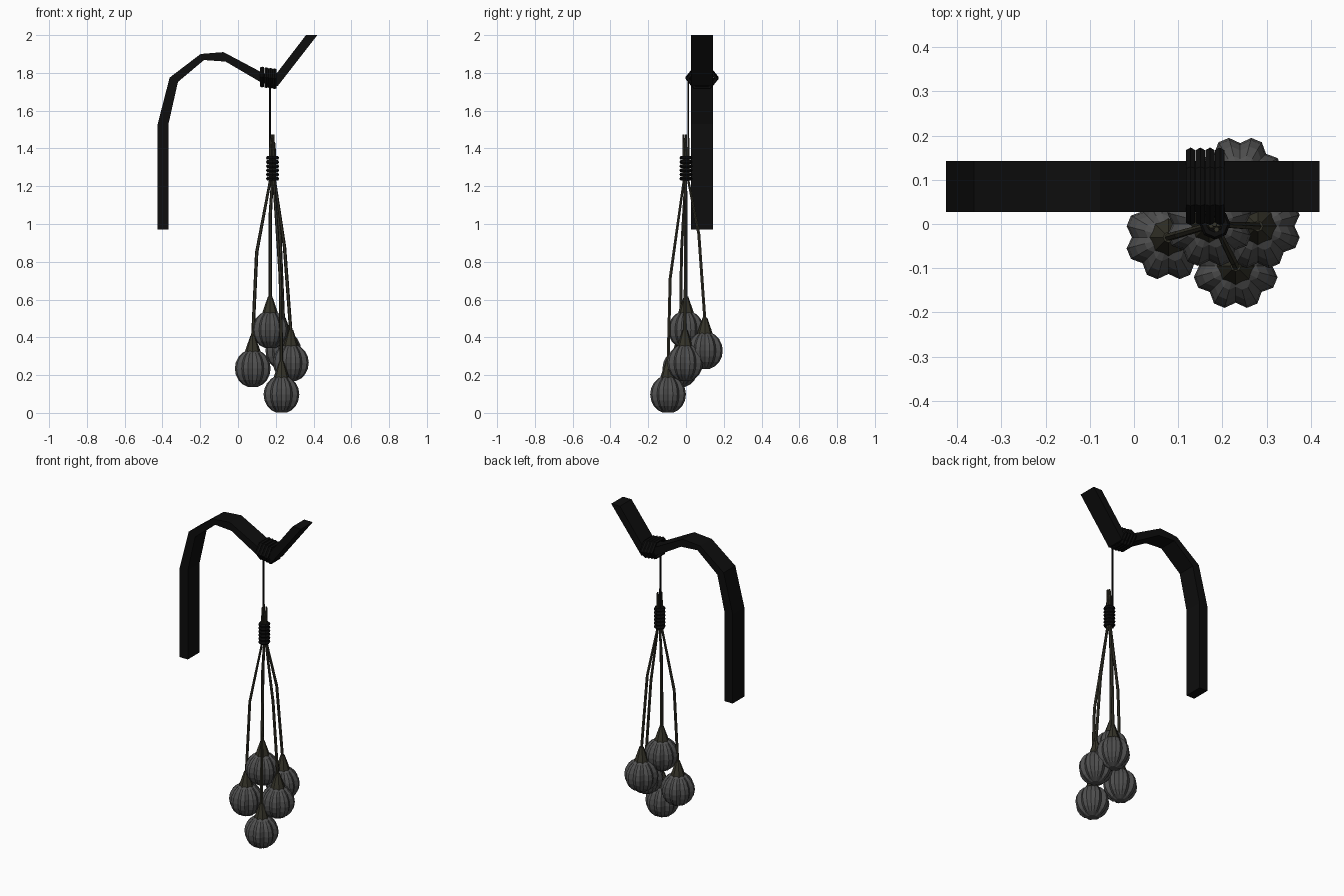
import bpy, bmesh, math
from mathutils import Vector

if "Cube" in bpy.data.objects:
    bpy.data.objects.remove(bpy.data.objects["Cube"])


def material(name, rgb):
    m = bpy.data.materials.new(name)
    m.diffuse_color = (*rgb, 1)
    m.use_nodes = True
    m.node_tree.nodes["Principled BSDF"].inputs["Base Color"].default_value = m.diffuse_color
    return m


BLACK = material("black_iron", (0.004, 0.004, 0.004))
STEM = material("dry_stem", (0.035, 0.033, 0.022))
SKIN = material("bulb_skin", (0.08, 0.08, 0.08))


def loft(name, rings, mat):
    """Skin a list of equal-length point rings and cap both ends."""
    bm = bmesh.new()
    rows = [[bm.verts.new(p) for p in r] for r in rings]
    n = len(rows[0])
    for a, b in zip(rows, rows[1:]):
        for i in range(n):
            j = (i + 1) % n
            bm.faces.new((a[i], a[j], b[j], b[i]))
    bm.faces.new(rows[0][::-1])
    bm.faces.new(rows[-1])
    bmesh.ops.recalc_face_normals(bm, faces=bm.faces)
    me = bpy.data.meshes.new(name)
    bm.to_mesh(me)
    bm.free()
    me.materials.append(mat)
    ob = bpy.data.objects.new(name, me)
    bpy.context.collection.objects.link(ob)
    return ob


def circle(c, r, n=6):
    return [Vector(c) + Vector((r * math.cos(k * math.tau / n),
                                r * math.sin(k * math.tau / n), 0)) for k in range(n)]


def rope_ring(name, loc, major, minor, segs, rot=(0, 0, 0), scale=(1, 1, 1)):
    bpy.ops.mesh.primitive_torus_add(major_segments=segs, minor_segments=6, major_radius=major,
                                     minor_radius=minor, location=loc, rotation=rot)
    ob = bpy.context.object
    ob.name, ob.scale = name, scale
    ob.data.materials.append(BLACK)


# bent flat bar: outer and inner (x, z) outline
outer = [(-.425, .97), (-.425, 1.53), (-.362, 1.775), (-.198, 1.9), (-.077, 1.91),
         (.14, 1.795), (.195, 1.785), (.36, 2.0)]
inner = [(-.368, .97), (-.368, 1.53), (-.318, 1.752), (-.18, 1.868), (-.066, 1.86),
         (.13, 1.745), (.21, 1.73), (.42, 2.0)]
Y0, Y1 = .027, .143
loft("hook_bar", [[(a[0], Y0, a[1]), (b[0], Y0, b[1]), (b[0], Y1, b[1]), (a[0], Y1, a[1])]
                  for a, b in zip(outer, inner)], BLACK)

# rope wrapped round the bar
for k in range(4):
    rope_ring(f"bar_wrap_{k}", (.128 + .022 * k, .085, 1.778 - .003 * k), .076, .012, 6,
              (math.pi / 2, 0, math.pi / 2), (1, .72, 1))

# hanging string and rope round the stems
loft("string", [circle((.17, .012, z), .006) for z in (1.3, 1.77)], BLACK)
for k in range(6):
    rope_ring(f"stem_tie_{k}", (.183, 0, 1.24 + .022 * k), .024, .011, 8)


def bulb(i, x, y, z, spread):
    # lobed body: 8 lobes, each a groove and two crown points
    rings = []
    for s in range(9):
        t = math.radians(-74 + 148 * s / 8)
        ring = []
        for k in range(24):
            r = (.083 if k % 3 == 0 else .098) * math.cos(t)
            a = k * math.tau / 24
            ring.append((x + r * math.cos(a), y + r * math.sin(a), z + .101 * math.sin(t)))
        rings.append(ring)
    loft(f"bulb_{i}", rings, SKIN)
    # tapered neck
    loft(f"neck_{i}", [circle((x, y, z + h), r, 8)
                       for h, r in ((.075, .046), (.115, .033), (.175, .012))], STEM)
    # bent stem gathered in the tie
    ox, oy = x - .183, y
    path = [(1, .16), (spread, .615)]
    rings = [circle((.183 + ox * f, oy * f, z + h), .009) for f, h in path]
    rings += [circle((.183 + ox * .12, oy * .12, h), .007) for h in (1.23, 1.38)]
    rings.append(circle((.183 + ox * .08, oy * .13, 1.475 - .02 * (i % 3)), .006))
    loft(f"stem_{i}", rings, STEM)


for i, b in enumerate([(.17, 0, .44, .9), (.078, -.03, .235, .8), (.28, -.005, .265, .65),
                       (.23, -.095, .098, .88), (.24, .1, .33, .68)]):
    bulb(i, *b)
